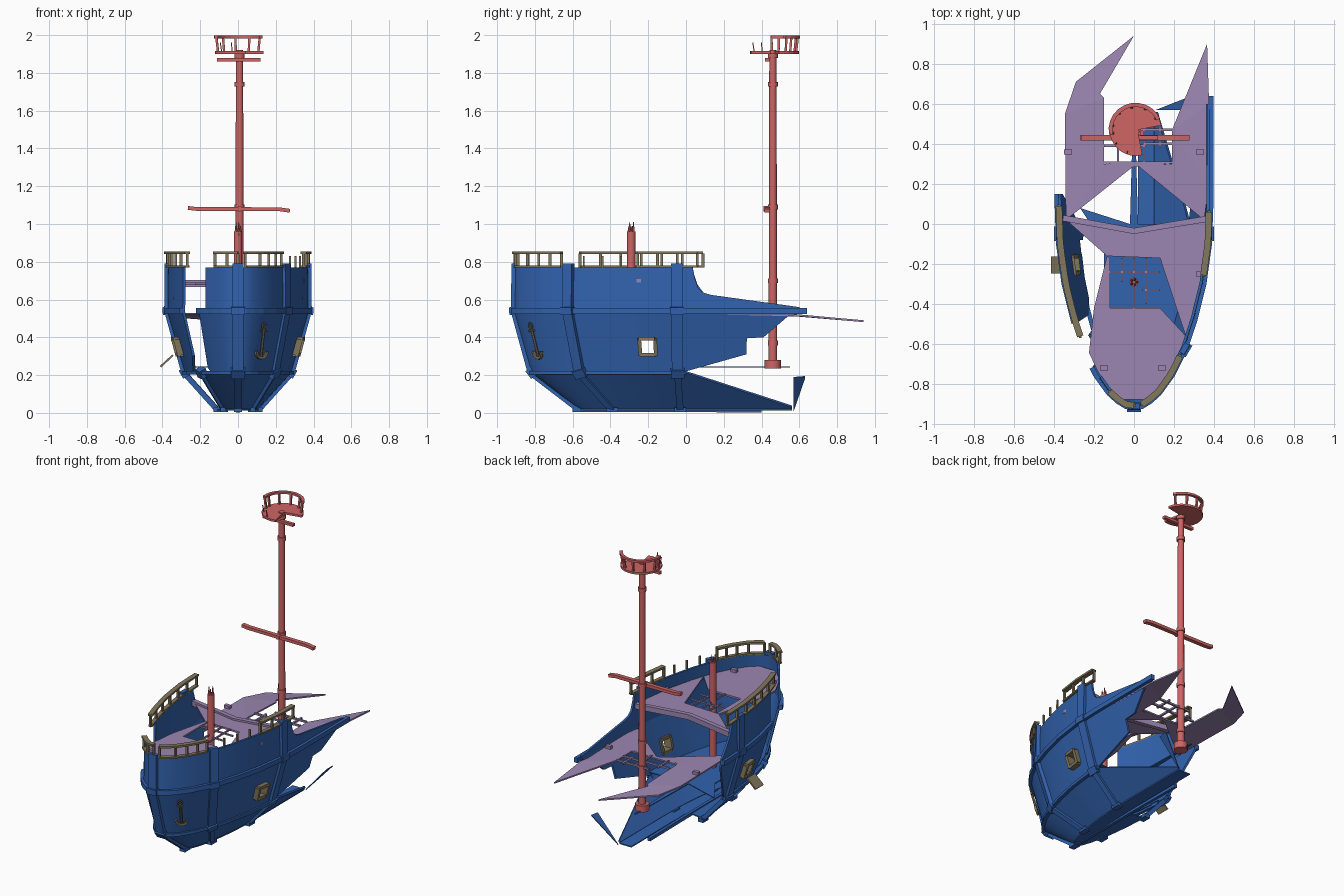
import bpy, bmesh, math
from mathutils import Vector as V

if "Cube" in bpy.data.objects:
    bpy.data.objects.remove(bpy.data.objects["Cube"])


def material(name, col):
    m = bpy.data.materials.new(name)
    m.diffuse_color = (*col, 1)
    m.use_nodes = True
    m.node_tree.nodes["Principled BSDF"].inputs["Base Color"].default_value = m.diffuse_color
    return m


BLUE = material("hull blue", (0.032, 0.125, 0.43))
PURPLE = material("deck purple", (0.33, 0.24, 0.44))
RED = material("mast red", (0.62, 0.13, 0.13))
KHAKI = material("trim khaki", (0.23, 0.19, 0.11))


def finish(bm, name, mat, smooth=False):
    bmesh.ops.recalc_face_normals(bm, faces=bm.faces)
    me = bpy.data.meshes.new(name)
    bm.to_mesh(me)
    bm.free()
    me.materials.append(mat)
    ob = bpy.data.objects.new(name, me)
    bpy.context.collection.objects.link(ob)
    if smooth:
        bpy.ops.object.select_all(action='DESELECT')
        ob.select_set(True)
        bpy.context.view_layer.objects.active = ob
        bpy.ops.object.shade_smooth_by_angle(angle=math.radians(35))
    return ob


def interp(tab, x):
    if x <= tab[0][0]:
        return tab[0][1]
    for (a, p), (b, q) in zip(tab, tab[1:]):
        if x <= b:
            return p + (q - p) * (x - a) / (b - a)
    return tab[-1][1]


# Hull form: plan outline, width per height, bow position per height
PLAN = [(-.92, 0), (-.915, .04), (-.89, .08), (-.85, .125), (-.76, .19), (-.63, .255),
        (-.48, .305), (-.3, .35), (-.1, .378), (.1, .385), (.7, .385)]
WIDTH = [(.02, .11), (.21, .285), (.53, .378), (.8, .375)]
BOW = [(.02, .57), (.21, .82), (.53, .91), (.8, .905)]


def P(u, z, side=1, out=0.0):
    w = interp(PLAN, u) * (interp(WIDTH, z) / .385)
    y = u * interp(BOW, z) / .92 if u < 0 else u
    t = min(1, max(0, (u + .92) / .5))
    n = V((.3 + .7 * t, -(1 - t), 0)).normalized()
    if u <= -.919:
        n = V((0, -1, 0))
    return V((side * (w + n.x * out), y + n.y * out, z))


def stations(a, b, extra=()):
    s = {a, b} | {u for u, _ in PLAN if a < u < b} | {u for u in extra if a < u < b}
    return sorted(s)


def panel(name, side, a, b, top, bot, rows=3, thick=.014):
    """Piece of hull skin between two edge profiles."""
    bm = bmesh.new()
    extra = [t[0] for t in top + bot]
    cols = []
    for u in stations(a, b, extra):
        z0, z1 = interp(bot, u), interp(top, u)
        cols.append([bm.verts.new(P(u, z0 + (z1 - z0) * i / rows, side)) for i in range(rows + 1)])
    for c, d in zip(cols, cols[1:]):
        for i in range(rows):
            bm.faces.new((c[i], d[i], d[i + 1], c[i + 1]))
    bmesh.ops.recalc_face_normals(bm, faces=bm.faces)
    bmesh.ops.solidify(bm, geom=bm.faces[:], thickness=thick)
    return finish(bm, name, BLUE, True)


def sweep(name, pts, ref, a, b, mat):
    """Rectangular bar along a path; a across, b along ref."""
    bm = bmesh.new()
    pts, ref, rings = [V(p) for p in pts], V(ref), []
    for i, p in enumerate(pts):
        t = (pts[min(i + 1, len(pts) - 1)] - pts[max(i - 1, 0)]).normalized()
        s = t.cross(ref).normalized()
        n = s.cross(t).normalized()
        rings.append([bm.verts.new(p + s * (a / 2 * i1) + n * (b / 2 * j1))
                      for i1, j1 in ((-1, -1), (1, -1), (1, 1), (-1, 1))])
    for r, q in zip(rings, rings[1:]):
        for k in range(4):
            bm.faces.new((r[k], r[(k + 1) % 4], q[(k + 1) % 4], q[k]))
    bm.faces.new(rings[0])
    bm.faces.new(rings[-1])
    return finish(bm, name, mat)


def slab(name, pts, thick, mat):
    bm = bmesh.new()
    f = bm.faces.new([bm.verts.new(p) for p in pts])
    r = bmesh.ops.extrude_face_region(bm, geom=[f])
    for v in r['geom']:
        if isinstance(v, bmesh.types.BMVert):
            v.co.z -= thick
    bmesh.ops.triangulate(bm, faces=[f for f in bm.faces if len(f.verts) > 4])
    return finish(bm, name, mat)


def rod(name, p, q, r, mat, r2=None, seg=12):
    p, q = V(p), V(q)
    bm = bmesh.new()
    bmesh.ops.create_cone(bm, cap_ends=True, segments=seg, radius1=r,
                          radius2=r if r2 is None else r2, depth=(q - p).length)
    bm.transform((q - p).to_track_quat('Z', 'Y').to_matrix().to_4x4())
    bmesh.ops.translate(bm, verts=bm.verts, vec=(p + q) / 2)
    return finish(bm, name, mat, True)


# Hull skin; the window opening is left between two short panels
MID, TOP, CH = [(0, .53)], [(0, .77)], [(0, .212)]
CUT = [(.035, .77), (.047, .71), (.065, .66), (.09, .638), (.13, .625), (.6, .56)]
panel("right_upper_hull", 1, -.92, .6, CUT, MID)
panel("right_bow_side", 1, -.92, -.265, MID, CH)
panel("right_mid_side", 1, -.17, .6, MID,
      [(0, .22), (.32, .31), (.322, .395), (.41, .40), (.55, .52), (.6, .525)])
panel("left_bow_upper", -1, -.92, -.78, TOP, MID)
panel("left_bow_side", -1, -.92, -.72, MID, [(-.76, .212), (-.72, .24)])
panel("left_upper_hull", -1, -.5, .15, [(.03, .77), (.06, .68), (.15, .56)], MID)
panel("left_fore_side", -1, -.5, -.265, MID, [(-.5, .3), (-.42, .212)])
panel("left_mid_side", -1, -.17, .15, MID, [(0, .22), (.15, .5)])
for s in (1, -1):
    panel("window_sill_hull", s, -.265, -.17, [(0, .305)], CH, 1)
    panel("window_head_hull", s, -.265, -.17, MID, [(0, .395)], 1)
panel("right_bilge", 1, -.92, .56, [(0, .212), (.56, .03)], [(0, .02)], 1)
panel("left_bilge", -1, -.92, -.62, CH, [(0, .02)], 1)
panel("bilge_fragment", 1, .57, .63, [(.57, .19), (.63, .195)], [(.57, .012), (.63, .185)], 1, .006)

# Bottom, floor and keel
bot = [P(u, .02) for u in stations(-.92, .56)]
slab("right_bottom", bot + [V((.02, .56, .02)), V((.02, 0, .02))], .008, BLUE)
slab("left_bottom", [P(u, .02, -1) for u in stations(-.92, -.05)] + [V((0, -.05, .02))], .008, BLUE)
slab("lower_floor", [P(u, .245, 1, -.01) for u in stations(-.9, 0)]
     + [V((.02, 0, .245)), V((.005, .55, .245)), V((-.005, .55, .245)), V((-.02, 0, .245)),
        V((-.27, .08, .245)), V((-.15, -.1, .245)), V((-.15, -.6, .245))], .006, BLUE)
sweep("keel", [(0, -.57, .016), (0, .0, .016), (0, .4, .012)], (0, 0, 1), .02, .022, BLUE)

# Strakes along the hull and ribs over it
for s, end in ((1, .64), (-1, .15)):
    segs = [(-.92, end)] if s == 1 else [(-.92, -.72), (-.5, end)]
    for a, b in segs:
        sweep("wale", [P(u, .54, s, .006) for u in stations(a, b)], (0, 0, 1), .025, .032, BLUE)
    sweep("chine_strake", [P(u, .212, s, .004) for u in stations(-.92, 0)], (0, 0, 1), .022, .02, BLUE)
for s, u, w in ((1, -.92, .06), (1, -.63, .055), (1, -.05, .06), (-1, -.05, .06), (-1, -.63, .04)):
    n = P(u, .5, s, 1) - P(u, .5, s, 0)
    zs = (.02, .212) if (s, u) == (-1, -.63) else (.02, .212, .54, .79)
    for a, b in zip(zs, zs[1:]):
        sweep("rib", [P(u, a, s, .004), P(u, b, s, .004)], n, w if a > .1 else w * .6, .028, BLUE)
    for z in zs[1:3]:
        sweep("rib_block", [P(u, z - .02, s, .008), P(u, z + .02, s, .008)], n, w + .012, .04, BLUE)
    c = P(u, .016, s)
    sweep("rib_foot", [c - V((0, .03, 0)), c + V((0, .03, 0))], (0, 0, 1), .04, .024, BLUE)


# Railings
def railing(pts, n):
    sweep("rail_top", [p + V((0, 0, .078)) for p in pts], (0, 0, 1), .032, .013, KHAKI)
    sweep("rail_base", [p + V((0, 0, .004)) for p in pts], (0, 0, 1), .026, .01, KHAKI)
    for i in range(n):
        k = i * (len(pts) - 1) / (n - 1)
        j = min(int(k), len(pts) - 2)
        p = pts[j].lerp(pts[j + 1], k - j)
        sweep("rail_post", [p, p + V((0, 0, .075))], (0, 1, 0), .014, .014, KHAKI)


railing([P(-.915 + i * .035, .77, 1) for i in range(-0, 8)], 5)
railing([P(u, .77, -1) for u in (-.85, -.89, -.915)] + [P(-.92, .77)], 3)
railing([P(-.26 + i * .04, .77, 1) for i in range(9)], 4)
railing([P(-.57 + i * .06, .77, -1) for i in range(12)], 7)
for u in (-.55, -.45, -.35):
    sweep("loose_post", [P(u, .77), P(u, .83)], (0, 1, 0), .01, .01, KHAKI)

# Upper deck around the broken hatch
Z = .69
d = lambda x, y, z=Z: V((x, y, z))
edge = lambda a, b, s: [P(u, Z, s, -.012) for u in stations(a, b)]
slab("upper_deck_fore", edge(-.9, -.57, 1) + [d(.13, -.42), d(-.12, -.42), d(-.2, -.42)]
     + edge(-.9, -.66, -1)[::-1], .012, PURPLE)
slab("upper_deck_left", [d(-.12, -.42), d(-.2, -.42), d(-.135, -.16), d(-.12, -.17)], .012, PURPLE)
slab("upper_deck_aft", [d(-.35, .03), d(0, -.04), d(.36, .02)] + edge(-.57, -.02, 1)[::-1]
     + [d(.13, -.17), d(-.135, -.16)], .012, PURPLE)
sweep("deck_beam", [(-.355, .03, .685), (0, -.035, .685), (.36, .025, .685)], (0, 0, 1), .03, .035, PURPLE)
for p, q in (((-.06, -.17), (-.06, -.29)), ((0, -.17), (0, -.42)), ((.06, -.17), (.06, -.4)),
             ((-.12, -.24), (.13, -.24)), ((.04, -.33), (.13, -.33))):
    sweep("hatch_bar", [d(*p), d(*q)], (0, 0, 1), .009, .01, PURPLE)

# Lower aft deck, broken into two points, with the mast grating
L = lambda x, y: V((x, y, .53 if y < .5 else .53 - (y - .5) * .09))
slab("lower_deck_left", [L(-.34, .02), L(0, .29), L(-.15, .30), L(-.15, .63), L(-.17, .65),
                         L(0, .94), L(-.29, .71), L(-.345, .55)], .01, PURPLE)
slab("lower_deck_right", [L(.35, .02), L(.02, .29), L(.19, .30), L(.19, .47), L(.365, .9),
                          L(.375, .6), L(.375, .2)], .01, PURPLE)
slab("lower_deck_bridge", [L(-.15, .302), L(0, .285), L(.19, .302), L(.19, .312), L(-.15, .312)], .01, PURPLE)
for p, q in (((-.15, .39), (.06, .39)), ((-.08, .3), (-.08, .42)), ((.05, .3), (.05, .47)),
             ((-.05, .47), (.19, .47)), ((.13, .38), (.13, .5)), ((.05, .4), (.19, .4))):
    sweep("grating_bar", [L(*p), L(*q)], (0, 0, 1), .012, .012, PURPLE)
for x, y, z in ((-.33, .36, .54), (.33, .36, .54), (-.15, -.72, .7), (.14, -.72, .7), (.33, -.25, .7)):
    sweep("deck_cleat", [(x - .02, y, z), (x + .02, y, z)], (0, 0, 1), .025, .02, PURPLE)

# Main mast, yard and bands
MX, MY = .008, .46
rod("main_mast", (MX, MY, .25), (MX, MY, 1.92), .023, RED, .019)
rod("mast_foot", (MX, MY, .235), (MX, MY, .28), .044, RED)
for z in (.37, .53, .7, 1.09, 1.74, 1.89):
    rod("mast_band", (MX, MY, z - .012), (MX, MY, z + .012), .027, RED)
sweep("yard", [(-.265, .43, 1.085), (-.22, .43, 1.08), (.22, .43, 1.078), (.275, .43, 1.07)],
      (0, 0, 1), .028, .02, RED)
sweep("top_yard", [(-.11, .43, 1.87), (.12, .43, 1.87)], (0, 0, 1), .022, .018, RED)
rod("yard_peg", (MX, .41, 1.08), (MX, .47, 1.08), .014, RED)

# Broken lookout platform
ring = lambda a, r, z: V((MX + r * math.cos(math.radians(a)), MY + .01 + r * math.sin(math.radians(a)), z))
slab("lookout_floor", [V((MX + .01, MY + .01, 1.915))]
     + [ring(10 + i * 12.5, .13, 1.915) for i in range(23)], .014, RED)
sweep("lookout_rail", [ring(25 + i * 15, .125, 1.99) for i in range(12)], (0, 0, 1), .02, .014, RED)
for a in (30, 65, 100, 135, 170, 188):
    sweep("lookout_post", [ring(a, .115, 1.91), ring(a, .124, 1.99)], (0, 1, .1), .012, .012, RED)
for a in (215, 250):
    sweep("lookout_splinter", [ring(a, .115, 1.91), ring(a, .124, 1.96)], (0, 1, .1), .005, .005, RED)

# Fore mast stump with splinters
rod("fore_mast_stump", (0, -.29, .245), (0, -.29, .96), .022, RED)
for i in range(5):
    a = i * 1.257
    x, y = .013 * math.cos(a), -.29 + .013 * math.sin(a)
    rod("stump_splinter", (x, y, .94), (x, y, .99 + .02 * (i % 2)), .01, RED, .002, 5)

# Window frames, with the left shutter hanging open
for s in (1, -1):
    c = [P(u, z, s, .004) for u, z in ((-.262, .308), (-.173, .308), (-.173, .392), (-.262, .392))]
    for i in range(4):
        sweep("window_frame", [c[i], c[(i + 1) % 4]], (1, 0, 0), .02, .055, KHAKI)
sweep("open_shutter", [(-.345, -.205, .305), (-.41, -.205, .245)], (0, 1, 0), .01, .085, KHAKI)

# Anchor on the right bow
A = lambda dx, z: P(-.83, z, 1, .022) + V((dx * .8, dx * .6, 0))
rod("anchor_shank", A(0, .30), A(0, .45), .008, KHAKI, seg=8)
rod("anchor_stock", A(-.022, .435), A(.022, .435), .006, KHAKI, seg=8)
sweep("anchor_arms", [A(.035 * math.sin(t * .4), .325 - .035 * math.cos(t * .4)) for t in range(-4, 5)],
      (.6, -.8, .01), .013, .014, KHAKI)
for i in range(8):
    t, q = i * math.pi / 4, (i + 1) * math.pi / 4
    rod("anchor_ring", A(.014 * math.sin(t), .462 + .014 * math.cos(t)),
        A(.014 * math.sin(q), .462 + .014 * math.cos(q)), .005, KHAKI, seg=6)
